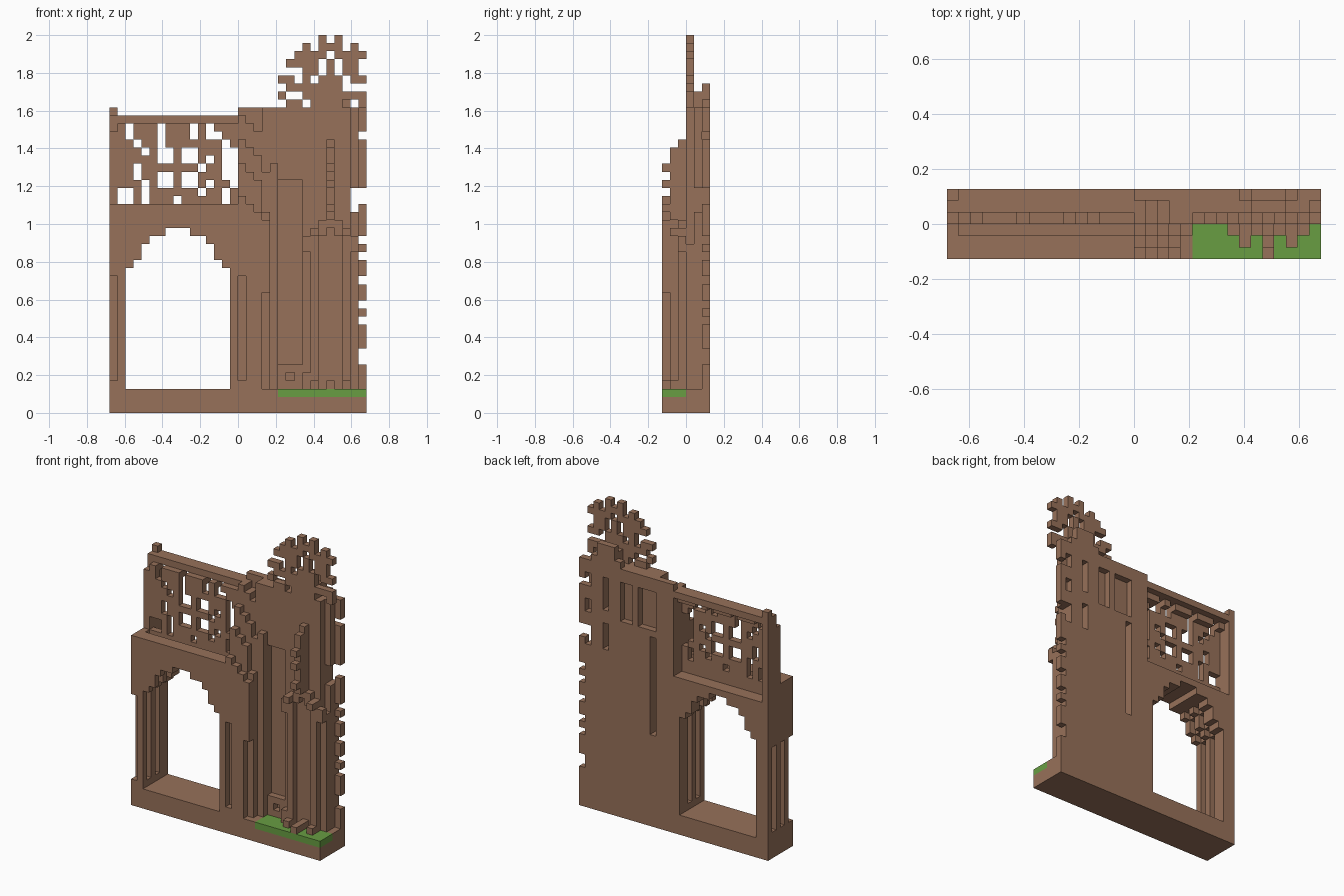
import bpy, bmesh
from mathutils import Vector

cube = bpy.data.objects.get("Cube")
if cube:
    bpy.data.objects.remove(cube, do_unlink=True)

V = 2 / 47                      # edge of one block
WIDE, DEEP = 32, 6
blocks = {}                     # grid cell -> part name


def cells(x, y, z):
    """Inclusive ranges of columns, depth rows (front first) and courses."""
    pairs = [(r, r) if isinstance(r, int) else r for r in (x, y, z)]
    spans = [range(a, b + 1) for a, b in pairs]
    return [(i, j, k) for i in spans[0] for j in spans[1] for k in spans[2]]


def fill(part, x, y, z):
    for c in cells(x, y, z):
        blocks[c] = part


def cut(x, y, z):
    for c in cells(x, y, z):
        blocks.pop(c, None)


def pattern(part, left, row, top, lines):
    for n, line in enumerate(lines):
        for m, ch in enumerate(line):
            if ch == "#":
                blocks[(left + m, row, top - n)] = part


def material(name, color):
    m = bpy.data.materials.new(name)
    m.use_nodes = True
    m.diffuse_color = color
    m.node_tree.nodes["Principled BSDF"].inputs["Base Color"].default_value = color
    return m


ALL = (0, DEEP - 1)

# Plinth and strip of grass
fill("plinth", (0, 31), ALL, (0, 2))
fill("grass", (21, 31), (0, 2), 2)

# Gate wall with stepped arch, hollowed between its ribs
fill("gate_arch", (0, 16), ALL, (3, 25))
cut((2, 14), ALL, (3, 17))
cut((7, 9), ALL, 22)
for inset, lo, hi in ((1, 18, 18), (2, 19, 20), (3, 21, 21)):
    cut((2 + inset, 14 - inset), ALL, (lo, hi))
    for row in (1, 3):
        cut((1 + inset, 15 - inset), row, (lo, hi))
for row in (0, 2, 4):           # outer shaft grooves
    cut(0, row, (4, 16))
for row in (1, 3):              # inner jamb grooves
    for col in (1, 15):
        cut(col, row, (4, 17))
cut((1, 15), (4, 5), (24, 25))  # lower sill at the back
cut((1, 15), 2, 25)             # gutter behind the front ledge

# Frame of the upper window
fill("window_frame", (0, 15), (4, 5), 36)
fill("window_frame", 0, (4, 5), (26, 35))
fill("window_frame", 0, 3, (26, 34))
fill("window_frame", 0, 5, 37)

# Tracery of the upper window, its head tied back to the frame
head = "#.###.###.#.###"
pattern("window_tracery", 1, 4, 35, [head])
pattern("window_tracery", 1, 3, 35, [
    head,
    "#.###.###.#..##",
    "##.##.#######.#",
    "###.#..#..###..",
    "#####..#..#.#..",
    "##.#######.##..",
    "##.##..#..###..",
    "###.#..#..#.##.",
    "..#.######.##.#",
    "..#.###.#####.#"])

# Stepped buttress between gate and tower
fill("buttress", (16, 20), (4, 5), (3, 37))
fill("buttress", (19, 20), 3, (3, 37))
fill("buttress", 19, 2, (3, 29))
fill("buttress", 20, 2, (3, 30))
fill("buttress", 19, 1, (3, 24))
fill("buttress", 19, 0, (15, 23))
for step, col in enumerate((16, 17, 18)):
    for row, top in ((0, 26), (1, 30), (2, 33), (3, 36)):
        fill("buttress", col, row, (3, top - step))
    cut(col, 4, (37 - step, 37))
cut(16, 0, (4, 16))

# Tower wall
fill("tower_wall", (21, 30), (3, 5), (3, 37))
fill("tower_wall", (26, 28), (4, 5), (38, 39))
fill("tower_wall", (25, 29), 5, 38)
fill("tower_wall", (26, 28), 5, 40)
cut((21, 23), 3, (6, 28))       # tall front niche
cut(22, 3, 4)
cut(30, 3, (21, 37))
cut(30, ALL, (25, 27))

# Niches in the back of the tower
cut(19, (4, 5), (14, 28))
cut((19, 21), 5, (30, 35))
cut((23, 24), 5, (30, 35))
cut(27, (4, 5), (25, 28))
cut(27, (4, 5), (31, 35))
for k in (30, 34):
    cut(30, 5, (k, k + 1))

# Broken toothed edge of the tower
for lo, hi in ((3, 5), (8, 10), (12, 12), (14, 15), (17, 18), (20, 20),
               (22, 25), (28, 33), (35, 37)):
    fill("broken_edge", 31, 5, (lo, hi))

# Slender shafts with feet
for col in (25, 29):
    fill("tower_shafts", col, 2, (3, 20))
    fill("tower_shafts", col, 1, 3)
fill("tower_shafts", 27, (0, 2), 3)
fill("tower_shafts", 24, 2, (3, 4))

# Gabled canopy with a crocketed spire over the shafts
for col in range(24, 31):
    top = 24 - abs(col - 27)
    fill("canopy", col, 2, (top - 1, top))
fill("canopy", 27, 2, (24, 33))
fill("canopy", 27, 1, (24, 32))
for k in (25, 28, 30):
    fill("canopy", 27, 0, k)
for col in (25, 29):
    fill("canopy", col, 1, 22)

# Open rose crest
pattern("rose_crest", 21, 3, 46, [
    ".....#.#...",
    "...#.###.#.",
    "..####.####",
    ".####.#.##.",
    "...##.#.##.",
    "##.#.###.##",
    ".#######...",
    "#..########",
    ".##.####..#"])

# Turn the blocks into meshes, keeping only exposed faces
stone = material("brown stone", (0.31, 0.165, 0.101, 1))
grass = material("grass green", (0.14, 0.34, 0.055, 1))
origin = Vector((-WIDE / 2, -DEEP / 2, 0))

for part in sorted(set(blocks.values())):
    bm = bmesh.new()
    for cell in (c for c, p in blocks.items() if p == part):
        center = Vector(cell) + origin + Vector((0.5, 0.5, 0.5))
        for axis in range(3):
            for sign in (-1, 1):
                step = Vector((0, 0, 0))
                step[axis] = sign
                if tuple(int(a + b) for a, b in zip(cell, step)) in blocks:
                    continue
                u, w = Vector((0, 0, 0)), Vector((0, 0, 0))
                u[(axis + 1) % 3] = 0.5
                w[(axis + 2) % 3] = 0.5 * sign
                mid = center + step / 2
                bm.faces.new([bm.verts.new((mid + a * u + b * w) * V)
                              for a, b in ((-1, -1), (1, -1), (1, 1), (-1, 1))])
    bmesh.ops.remove_doubles(bm, verts=bm.verts, dist=V / 100)
    bmesh.ops.dissolve_limit(bm, angle_limit=0.01, verts=bm.verts, edges=bm.edges)
    mesh = bpy.data.meshes.new(part)
    bm.to_mesh(mesh)
    bm.free()
    mesh.materials.append(grass if part == "grass" else stone)
    bpy.context.collection.objects.link(bpy.data.objects.new(part, mesh))
